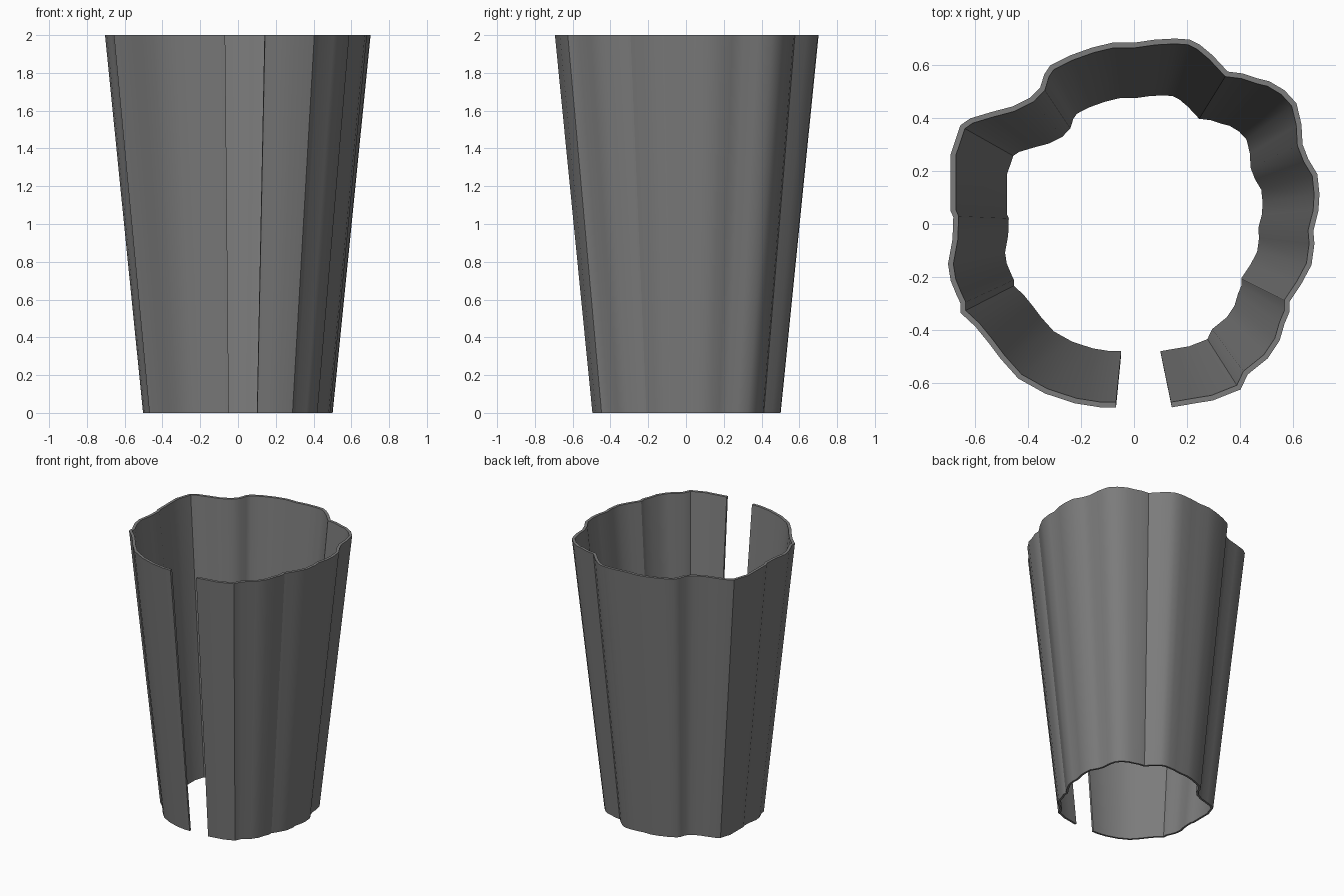
import bpy, bmesh, math
from mathutils import Vector

if "Cube" in bpy.data.objects:
    bpy.data.objects.remove(bpy.data.objects["Cube"])

# Wavy open outline of the rim, outer side, counter-clockwise from the gap
OUTLINE = [
    (.143, -.694), (.23, -.679), (.298, -.668), (.404, -.626), (.43, -.57),
    (.506, -.509), (.551, -.442), (.57, -.377), (.589, -.332), (.589, -.294),
    (.634, -.226), (.672, -.155), (.683, -.075), (.679, -.026), (.698, .049),
    (.702, .113), (.694, .189), (.66, .245), (.638, .302), (.634, .377),
    (.615, .457), (.57, .506), (.513, .54), (.468, .551), (.411, .57),
    (.355, .577), (.298, .638), (.249, .679), (.211, .698), (.155, .702),
    (.08, .698), (.004, .687), (-.079, .687), (-.158, .668), (-.242, .638),
    (-.317, .6), (-.34, .566), (-.355, .517), (-.392, .479), (-.46, .445),
    (-.543, .423), (-.619, .4), (-.657, .374), (-.694, .264), (-.694, .049),
    (-.684, .026), (-.687, -.057), (-.704, -.151), (-.694, -.215),
    (-.672, -.268), (-.657, -.3), (-.657, -.336), (-.6, -.389),
    (-.551, -.449), (-.506, -.509), (-.438, -.585), (-.336, -.642),
    (-.223, -.679), (-.128, -.694), (-.068, -.694)]
HEIGHT, TAPER, WALL = 2.0, 0.714, 0.02


def inset(points, distance):
    """Offset an open outline inward by mitred normals."""
    pts = [Vector(p) for p in points]
    result = []
    for i, p in enumerate(pts):
        a = (p - pts[i - 1]).normalized() if i else None
        b = (pts[i + 1] - p).normalized() if i < len(pts) - 1 else None
        a, b = a or b, b or a
        t = (a + b).normalized()
        result.append(p + Vector((-t.y, t.x)) * distance / max(t.dot(a), .7))
    return result


# Tapered shell: outer and inner walls, rims and gap ends
outer, inner = [Vector(p) for p in OUTLINE], inset(OUTLINE, WALL)
bm = bmesh.new()


def ring(points, scale, z):
    return [bm.verts.new((p.x * scale, p.y * scale, z)) for p in points]


loops = [ring(outer, TAPER, 0), ring(outer, 1, HEIGHT),
         ring(inner, 1, HEIGHT), ring(inner, TAPER, 0)]
for k in range(4):
    lo, hi = loops[k], loops[(k + 1) % 4]
    for i in range(len(outer) - 1):
        bm.faces.new((lo[i], lo[i + 1], hi[i + 1], hi[i]))
for end in (0, -1):
    bm.faces.new([loop[end] for loop in loops])
bmesh.ops.recalc_face_normals(bm, faces=bm.faces)

mesh = bpy.data.meshes.new("tapered_shell")
bm.to_mesh(mesh)
bm.free()
shell = bpy.data.objects.new("tapered_shell", mesh)
bpy.context.collection.objects.link(shell)

# Dark grey colour
grey = bpy.data.materials.new("dark grey")
grey.diffuse_color = (.2, .2, .2, 1)
grey.use_nodes = True
grey.node_tree.nodes["Principled BSDF"].inputs["Base Color"].default_value = grey.diffuse_color
mesh.materials.append(grey)

bpy.context.view_layer.objects.active = shell
shell.select_set(True)
bpy.ops.object.shade_smooth_by_angle(angle=math.radians(30))
